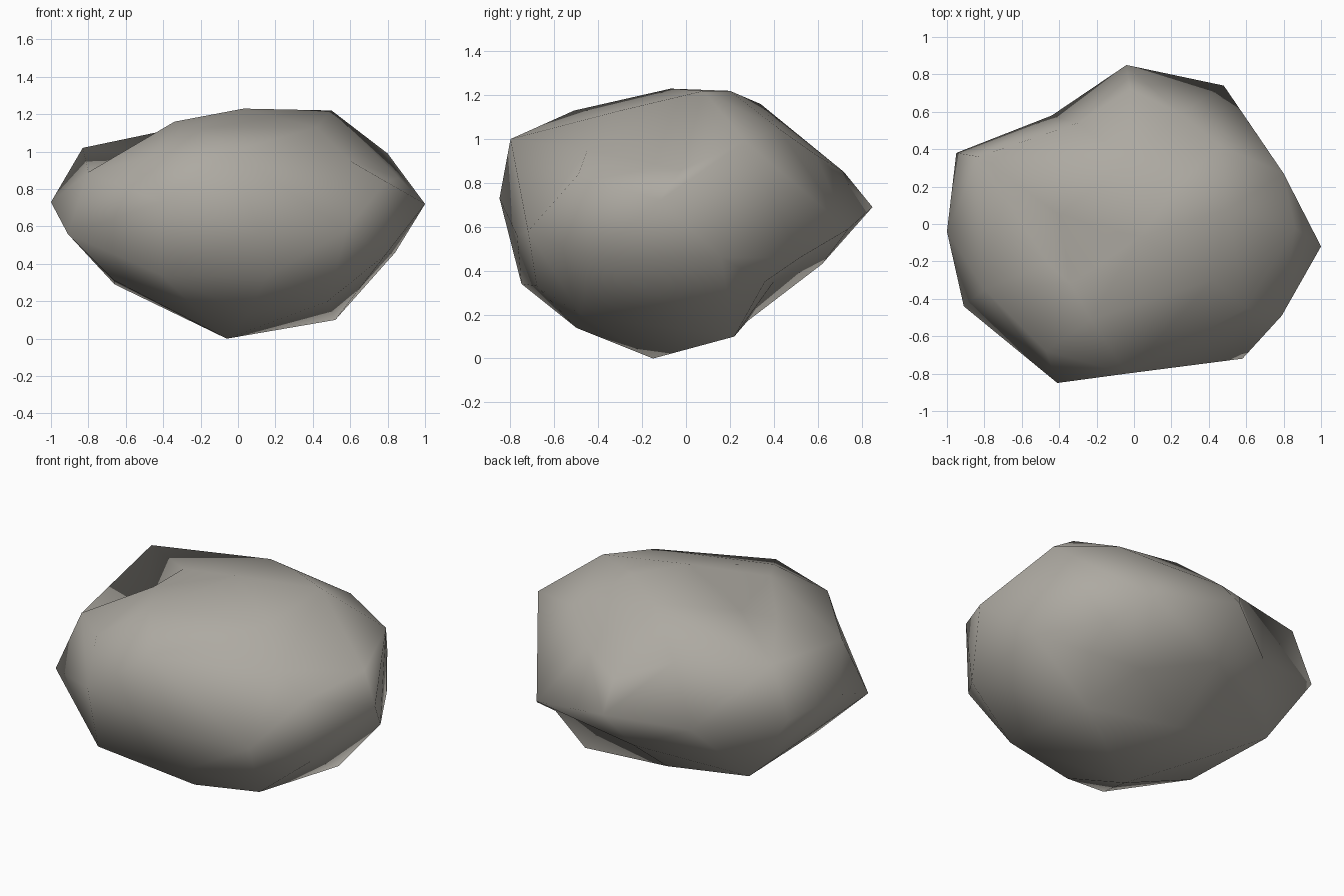
import bpy
import bmesh
from mathutils import Vector

default_cube = bpy.data.objects.get("Cube")
if default_cube:
    bpy.data.objects.remove(default_cube, do_unlink=True)


def make_material(name, colour):
    material = bpy.data.materials.new(name)
    material.use_nodes = True
    material.diffuse_color = colour
    shader = next(n for n in material.node_tree.nodes if n.type == "BSDF_PRINCIPLED")
    shader.inputs["Base Color"].default_value = colour
    shader.inputs["Roughness"].default_value = 0.9
    return material


# Corners of the boulder in hundredths of a unit, grouped by region
crown = [(3, -7, 123), (50, 8, 122), (23, 20, 122), (-2, 34, 116), (46, 42, 105),
         (-40, 5, 111), (-34, -32, 116), (-23, -51, 113), (42, -30, 113)]
shoulders = [(80, 27, 99), (86, -2, 86), (60, -45, 95), (-4, -80, 100),
             (-47, -68, 97), (-80, -35, 89), (-83, 36, 102),
             (25, 59, 93), (-30, 54, 96), (-2, 72, 85)]
waist = [(100, -12, 72), (79, -49, 84), (58, -72, 58), (12, -77, 56),
         (-41, -85, 73), (-91, -44, 56), (-100, -4, 73), (-95, 38, 72),
         (-44, 58, 60), (-4, 85, 69), (48, 74, 59), (63, 52, 46),
         (84, 16, 46), (79, -44, 45)]
underside = [(-41, -75, 34), (15, -68, 33), (6, -50, 14), (48, -48, 20),
             (52, 22, 10), (62, 36, 35), (-7, 28, 17), (-8, 62, 43),
             (-66, 34, 29), (-66, -30, 31), (-6, -15, 0)]
hollows = [(-46, -21, 98), (28, 40, 35)]


def build_boulder(name, corners, material, bulge=0.7):
    """Join corners by the hull of a rounded copy, so that hollows are kept."""
    centre = Vector((0, 0, 0.62))
    bm = bmesh.new()
    place = {}
    for corner in corners:
        true_point = Vector(corner) / 100
        offset = true_point - centre
        stretched = Vector((offset.x, offset.y, offset.z * 1.5))
        rounded = stretched.lerp(stretched.normalized(), bulge)
        place[bm.verts.new(rounded)] = true_point
    bmesh.ops.convex_hull(bm, input=list(bm.verts))
    bmesh.ops.recalc_face_normals(bm, faces=list(bm.faces))
    for vert, true_point in place.items():
        vert.co = true_point
    unused = [v for v in bm.verts if not v.link_faces]
    bmesh.ops.delete(bm, geom=unused, context="VERTS")
    for face in bm.faces:
        face.smooth = True
    mesh = bpy.data.meshes.new(name)
    bm.to_mesh(mesh)
    bm.free()
    mesh.materials.append(material)
    boulder = bpy.data.objects.new(name, mesh)
    bpy.context.collection.objects.link(boulder)
    return boulder


stone = make_material("warm grey stone", (0.42, 0.40, 0.36, 1))
build_boulder("boulder", crown + shoulders + waist + underside + hollows, stone)
